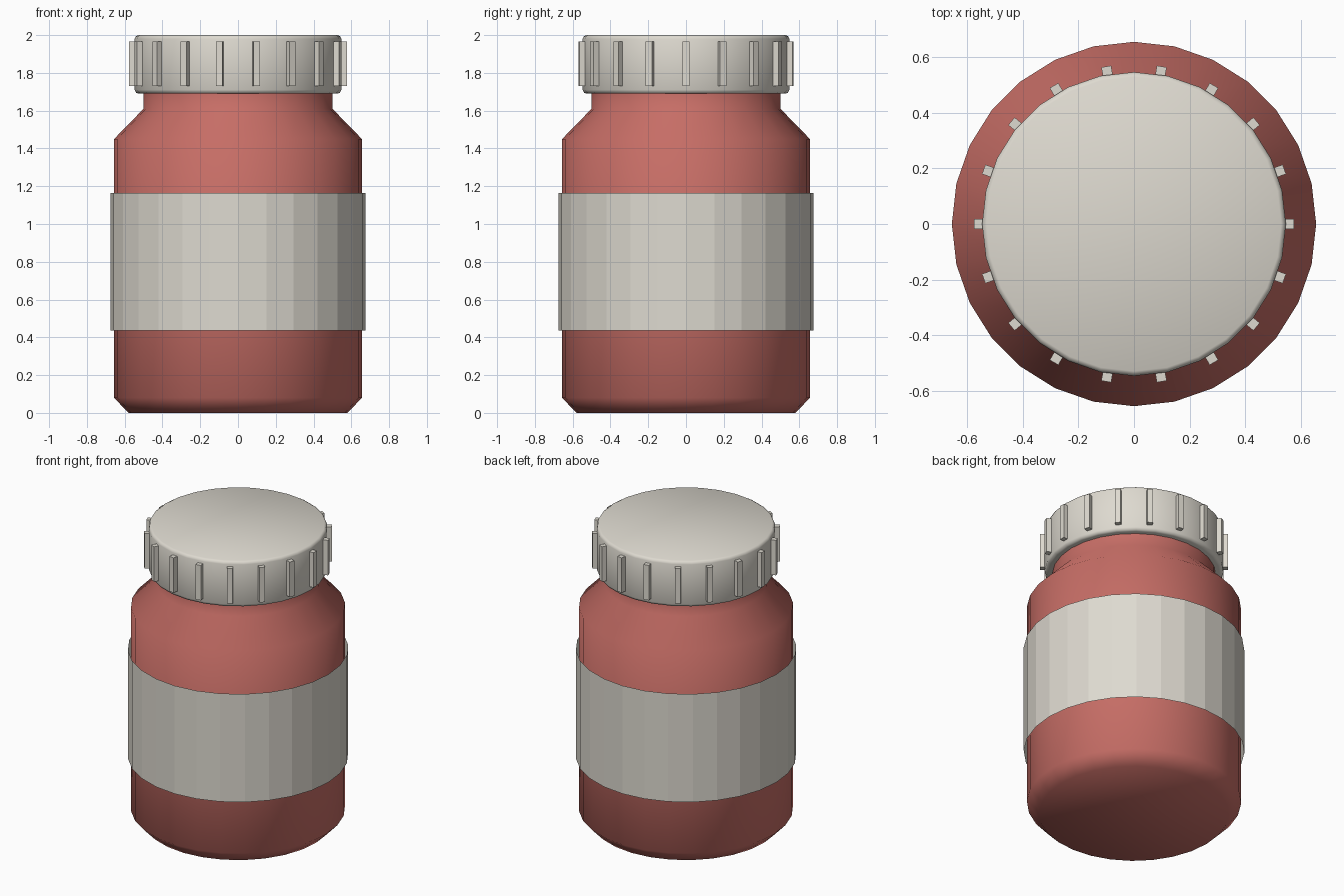
import bpy
import bmesh
from math import cos, sin, pi, radians
from mathutils import Matrix

SIDES = 28

cube = bpy.data.objects.get("Cube")
if cube:
    bpy.data.objects.remove(cube, do_unlink=True)


def material(name, color):
    mat = bpy.data.materials.new(name)
    mat.use_nodes = True
    mat.diffuse_color = (*color, 1)
    mat.node_tree.nodes["Principled BSDF"].inputs["Base Color"].default_value = (*color, 1)
    return mat


def finish(bm, name, mat, smooth_angle=None):
    mesh = bpy.data.meshes.new(name)
    bm.to_mesh(mesh)
    bm.free()
    mesh.materials.append(mat)
    obj = bpy.data.objects.new(name, mesh)
    bpy.context.collection.objects.link(obj)
    if smooth_angle:
        bpy.ops.object.select_all(action="DESELECT")
        obj.select_set(True)
        bpy.context.view_layer.objects.active = obj
        bpy.ops.object.shade_smooth_by_angle(angle=radians(smooth_angle))
    return obj


def lathe(name, profile, mat, caps=True, smooth_angle=None):
    """Turn a (radius, height) profile, listed bottom to top, about z."""
    bm = bmesh.new()
    rings = [[bm.verts.new((r * cos(2 * pi * i / SIDES), r * sin(2 * pi * i / SIDES), z))
              for i in range(SIDES)] for r, z in profile]
    for low, high in zip(rings, rings[1:]):
        for i in range(SIDES):
            j = (i + 1) % SIDES
            bm.faces.new((low[i], low[j], high[j], high[i]))
    if caps:
        bm.faces.new(rings[0][::-1])
        bm.faces.new(rings[-1])
    return finish(bm, name, mat, smooth_angle)


red = material("jar red", (0.57, 0.155, 0.133))
cream = material("warm white", (0.73, 0.70, 0.63))

# Jar with chamfered base, sloping shoulder and neck
lathe("jar_body", [(0.58, 0), (0.656, 0.08), (0.656, 1.45), (0.5, 1.61), (0.5, 1.72)],
      red, smooth_angle=60)

# Thin open label sleeve
lathe("label", [(0.675, 0.435), (0.675, 1.165)], cream, caps=False, smooth_angle=5)

# Screw lid with softened rims
lathe("lid", [(0.525, 1.69), (0.54, 1.695), (0.547, 1.71), (0.547, 1.98),
              (0.542, 1.993), (0.53, 2.0)], cream, smooth_angle=50)

# Grip ribs around the lid
bm = bmesh.new()
for i in range(18):
    place = (Matrix.Rotation(2 * pi * i / 18, 4, "Z")
             @ Matrix.Translation((0.558, 0, 1.848))
             @ Matrix.Diagonal((0.036, 0.036, 0.236, 1)))
    bmesh.ops.create_cube(bm, size=1, matrix=place)
finish(bm, "lid_ribs", cream)
